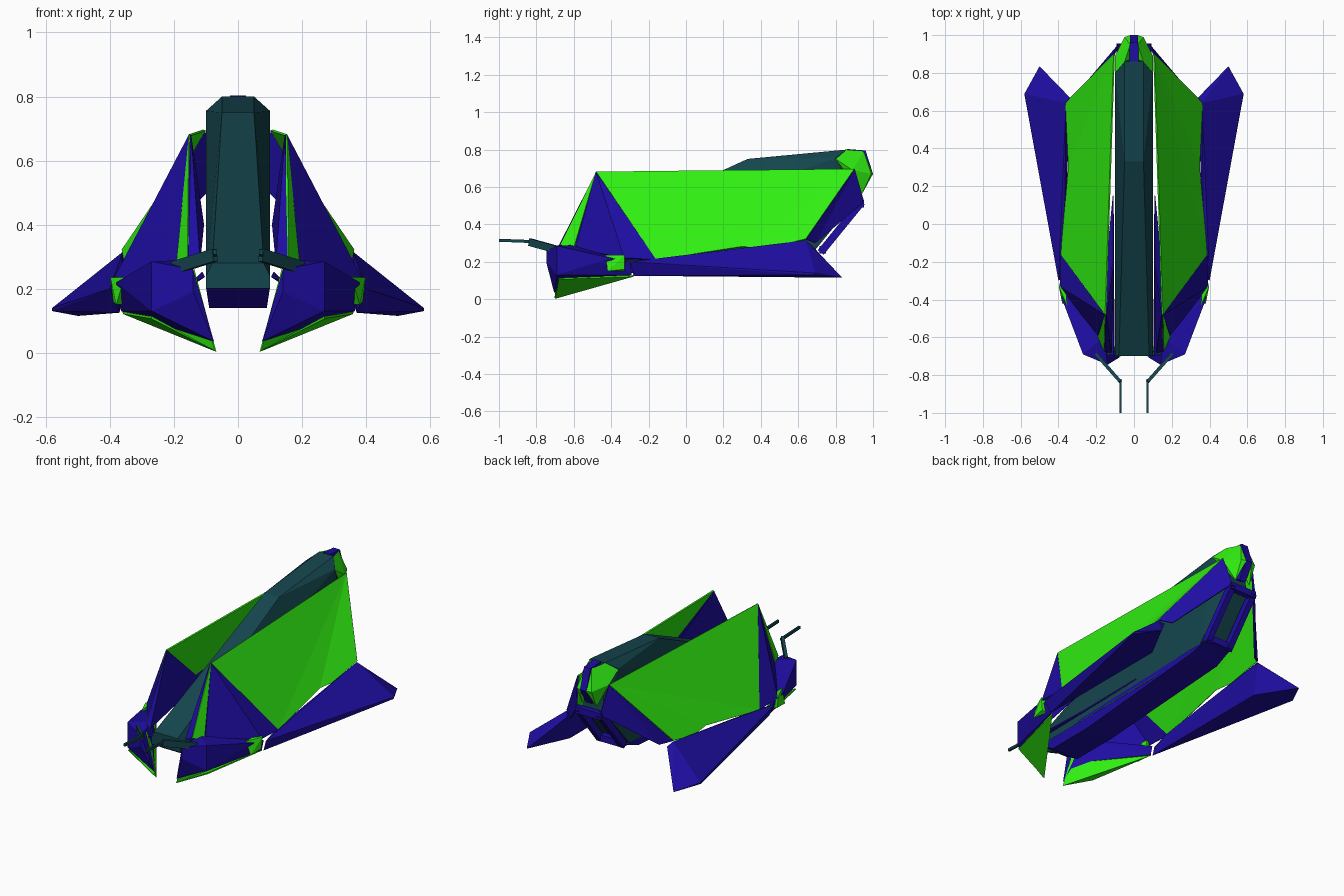
import bpy, bmesh
from mathutils import Vector

if "Cube" in bpy.data.objects:
    bpy.data.objects.remove(bpy.data.objects["Cube"])


def material(name, rgb):
    m = bpy.data.materials.new(name)
    m.diffuse_color = (*rgb, 1)
    m.use_nodes = True
    m.node_tree.nodes["Principled BSDF"].inputs["Base Color"].default_value = m.diffuse_color
    return m


GREEN = material("green", (0.03, 0.87, 0.006))
BLUE = material("blue", (0.013, 0.004, 0.36))
TEAL = material("teal", (0.007, 0.06, 0.075))


def finish(name, bm, mat, mirror):
    bmesh.ops.recalc_face_normals(bm, faces=bm.faces)
    me = bpy.data.meshes.new(name)
    bm.to_mesh(me)
    bm.free()
    me.materials.append(mat)
    ob = bpy.data.objects.new(name, me)
    bpy.context.collection.objects.link(ob)
    if mirror:
        mod = ob.modifiers.new("mirror", 'MIRROR')
        mod.use_mirror_merge = False
    return ob


def solid(name, pts, mat, mirror=True):
    """Faceted solid spanning the given corner points."""
    bm = bmesh.new()
    for p in pts:
        bm.verts.new(p)
    bmesh.ops.convex_hull(bm, input=bm.verts)
    loose = [v for v in bm.verts if not v.link_faces]
    bmesh.ops.delete(bm, geom=loose, context='VERTS')
    bmesh.ops.dissolve_limit(bm, angle_limit=0.02, verts=bm.verts, edges=bm.edges)
    return finish(name, bm, mat, mirror)


def sheet(name, pts, faces, mat, thick=0.008):
    """Thin armour plate, mirrored to both sides."""
    bm = bmesh.new()
    vs = [bm.verts.new(p) for p in pts]
    for f in faces:
        bm.faces.new([vs[i] for i in f])
    ob = finish(name, bm, mat, True)
    mod = ob.modifiers.new("thickness", 'SOLIDIFY')
    mod.thickness = thick
    mod.offset = 0
    return ob


def both(pts):
    return [(s * x, y, z) for x, y, z in pts for s in (1, -1)]


def bar(name, a, b, w, h, mat):
    """Rectangular beam from a to b."""
    a, b = Vector(a), Vector(b)
    d = (b - a).normalized()
    up = Vector((0, 0, 1)) if abs(d.z) < 0.9 else Vector((0, 1, 0))
    side = d.cross(up).normalized()
    up = side.cross(d)
    pts = [p + side * w * i / 2 + up * h * j / 2
           for p in (a, b) for i in (-1, 1) for j in (-1, 1)]
    return solid(name, pts, mat)


# Central hull and belly
solid("central_hull", both([
    (.08, -.70, .28), (.10, -.70, .24), (.10, -.70, .20),
    (.05, .33, .75), (.10, .33, .585),
    (.05, .86, .80), (.10, .80, .755), (.05, .88, .74),
    (.07, .90, .52), (.09, .68, .25), (.10, .3, .20)]), TEAL, False)
solid("belly_plate", both([
    (.10, -.70, .205), (.09, -.60, .14), (.09, -.30, .14),
    (.10, .60, .21), (.09, .72, .25), (.10, .60, .24)]), BLUE, False)

# Large side panels, front and rear closing plates
APEX, REAR = (.15, -.48, .68), (.105, .90, .695)
LOW = (.385, -.16, .21)
sheet("side_panel", [APEX, REAR, (.36, .64, .32), (.35, .42, .27),
                     (.345, .30, .28), LOW],
      [(0, 1, 5), (1, 4, 5), (1, 2, 3, 4)], GREEN)
sheet("front_plate", [APEX, LOW, (.39, -.33, .22), (.19, -.59, .27)],
      [(0, 1, 2), (0, 2, 3)], BLUE)
sheet("front_trim", [APEX, (.19, -.60, .27), (.155, -.67, .29)], [(0, 1, 2)], GREEN)
sheet("front_inner_edge", [APEX, (.155, -.67, .29), (.12, -.68, .28), (.11, -.20, .40)],
      [(0, 1, 2), (0, 2, 3)], BLUE)
sheet("rear_plate", [REAR, (.36, .64, .32), (.30, .69, .30), (.08, .95, .52)],
      [(0, 1, 2), (0, 2, 3)], BLUE)
sheet("inner_rail", [(.105, -.70, .24), (.155, -.68, .22), (.15, -.25, .21),
                     (.11, .15, .25)], [(0, 1, 2, 3)], BLUE)

# Lower rear fins
solid("rear_fin", [(.37, -.28, .125), (.40, -.30, .20), (.37, -.16, .21),
                   (.36, .64, .315), (.34, .67, .29), (.58, .69, .14),
                   (.58, .685, .13), (.50, .835, .115), (.37, .60, .125)], BLUE)

# Front mandibles with green undersides and corner tabs
solid("mandible", [(.14, -.745, .26), (.27, -.69, .285), (.16, -.60, .29),
                   (.38, -.40, .22), (.385, -.30, .20), (.075, -.705, .035),
                   (.27, -.69, .13), (.365, -.29, .13), (.14, -.745, .19)], BLUE)
sheet("mandible_underside", [(.07, -.70, .005), (.27, -.68, .11),
                             (.36, -.28, .125), (.12, -.66, .15), (.14, -.69, .26)],
      [(0, 1, 2), (0, 2, 3), (0, 3, 4)], GREEN)
solid("corner_tab", [(.355, -.43, .235), (.38, -.42, .15), (.398, -.33, .235),
                     (.39, -.33, .16), (.36, -.32, .24), (.36, -.33, .15)], GREEN)

# Guns
bar("gun_barrel", (.072, -1.0, .315), (.072, -.82, .308), .012, .016, TEAL)
bar("gun_arm", (.072, -.835, .305), (.20, -.69, .265), .018, .04, TEAL)

# Tail cluster
solid("tail_cheek", [(.05, .86, .80), (.02, .95, .79), (.02, 1.0, .67),
                     (.05, .99, .67), (.05, .94, .56), (.10, .89, .69),
                     (.10, .80, .75), (.02, .86, .76)], GREEN)
solid("tail_spine", both([(.025, .86, .803), (.022, .96, .795), (.022, 1.0, .67),
                          (.022, .94, .57), (.025, .86, .62)]), BLUE, False)

# Sloped engine frame under the tail
bar("engine_frame_side", (.075, .94, .52), (.075, .72, .25), .035, .04, BLUE)
for nm, y, z in (("top", .935, .51), ("bottom", .73, .265)):
    bar("engine_frame_" + nm, (0, y, z), (.09, y, z), .035, .04, BLUE)
